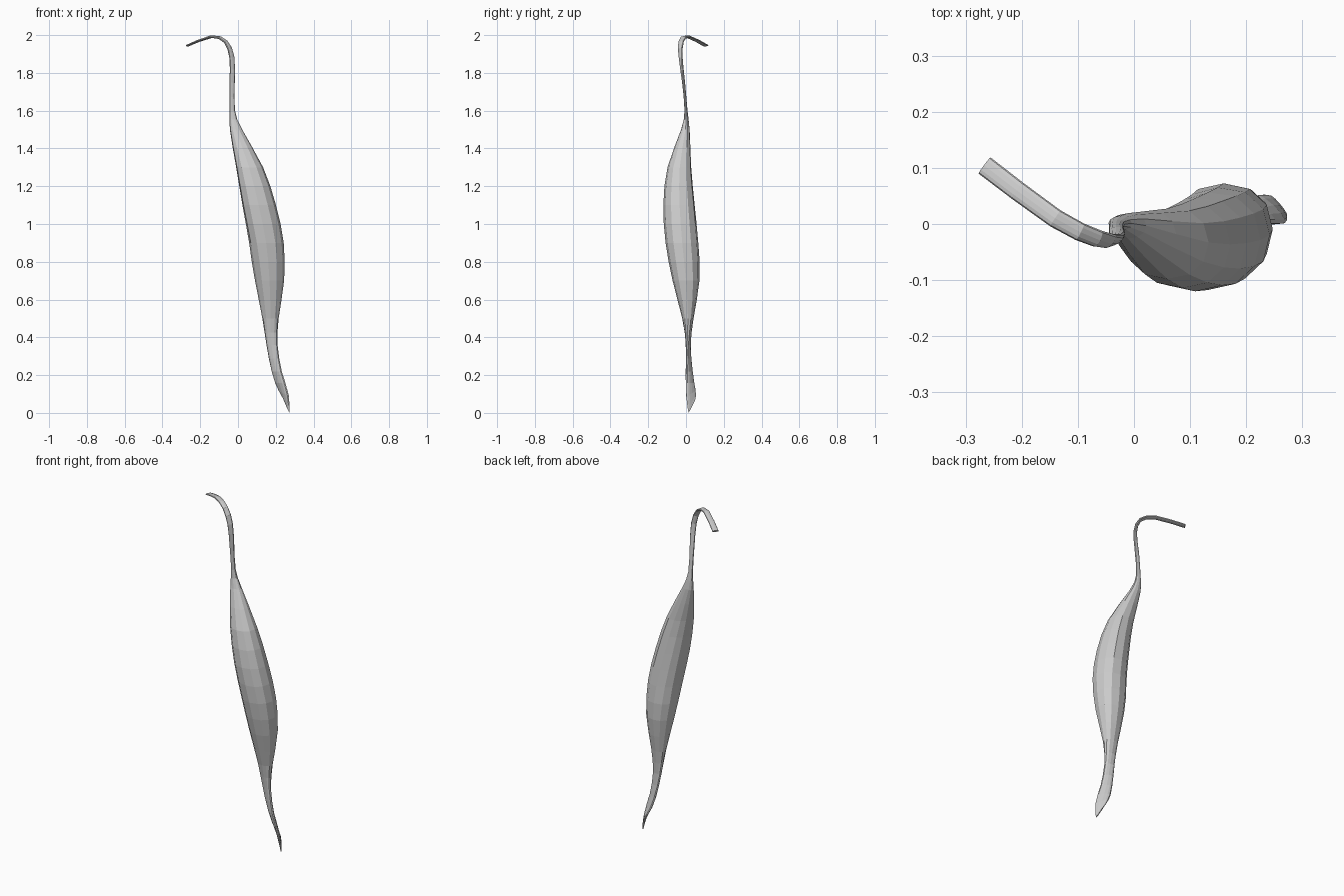
import bpy, bmesh
from math import sin, cos, radians, copysign
from mathutils import Vector

if "Cube" in bpy.data.objects:
    bpy.data.objects.remove(bpy.data.objects["Cube"])

SIDES = 12

# Key rings from tail to hook: centre x, y, z, half width, half depth, turn in degrees
KEYS = [
    (0.257, 0.032, 0.04, 0.025, 0.005, -50),
    (0.242, 0.026, 0.105, 0.036, 0.01, -43),
    (0.205, 0.017, 0.22, 0.031, 0.011, -30),
    (0.18, 0.012, 0.36, 0.03, 0.012, -12),
    (0.172, 0.01, 0.5, 0.043, 0.03, 0),
    (0.167, 0, 0.7, 0.077, 0.071, 0),
    (0.149, -0.02, 0.9, 0.093, 0.088, 0),
    (0.109, -0.034, 1.1, 0.092, 0.086, 0),
    (0.059, -0.033, 1.3, 0.074, 0.065, 0),
    (-0.011, -0.003, 1.5, 0.033, 0.023, 0),
    (-0.03, 0, 1.6, 0.014, 0.008, 0),
    (-0.031, -0.013, 1.75, 0.014, 0.008, 8),
    (-0.032, -0.028, 1.88, 0.015, 0.008, 30),
    (-0.065, -0.026, 1.965, 0.016, 0.008, 55),
    (-0.14, 0.01, 1.992, 0.017, 0.007, 59),
    (-0.266, 0.104, 1.945, 0.018, 0.005, 62),
]
HOOK_START = 23          # from this ring on, rings follow the path direction
TAIL_SLANT = (-1.55, -0.9, -0.4)


def with_midpoints(keys):
    """Add one smoothly interpolated ring between each pair of keys."""
    rings = []
    last = len(keys) - 1
    for i in range(last):
        before, after = keys[max(i - 1, 0)], keys[min(i + 2, last)]
        rings.append(keys[i])
        rings.append(tuple((9 * (p + q) - o - r) / 16 for o, p, q, r in
                           zip(before, keys[i], keys[i + 1], after)))
    return rings + [keys[last]]


def ring_points(ring, tangent, slant):
    x, y, z, a, b, turn = ring
    t = radians(turn)
    wide = Vector((cos(t), sin(t), 0))
    wide = (wide - tangent * wide.dot(tangent)).normalized()
    deep = tangent.cross(wide)
    # the upper belly is flattened at the back left
    flat = 0.15 * max(0, 1 - ((z - 1.2) / 0.4) ** 2)
    points = []
    for i in range(SIDES):
        ang = radians(360 * i / SIDES)
        c, s = cos(ang), sin(ang)
        r = 1 - flat * max(0, cos(ang - radians(135))) ** 2
        u = a * r * copysign(abs(c) ** 0.92, c)
        v = b * r * copysign(abs(s) ** 0.92, s)
        points.append(Vector((x, y, z + slant * u)) + wide * u + deep * v)
    return points


def loft(name, rings):
    bm = bmesh.new()
    centres = [Vector(r[:3]) for r in rings]
    loops = []
    for i, ring in enumerate(rings):
        tangent = Vector((0, 0, 1))
        if i >= HOOK_START:
            ahead = centres[min(i + 1, len(rings) - 1)]
            tangent = (ahead - centres[i - 1]).normalized()
        slant = TAIL_SLANT[i] if i < len(TAIL_SLANT) else 0
        loops.append([bm.verts.new(p) for p in ring_points(ring, tangent, slant)])
    for low, high in zip(loops, loops[1:]):
        for j in range(SIDES):
            k = (j + 1) % SIDES
            bm.faces.new((low[j], low[k], high[k], high[j]))
    bm.faces.new(loops[0][::-1])
    bm.faces.new(loops[-1])
    bmesh.ops.recalc_face_normals(bm, faces=bm.faces)
    mesh = bpy.data.meshes.new(name)
    bm.to_mesh(mesh)
    bm.free()
    obj = bpy.data.objects.new(name, mesh)
    bpy.context.collection.objects.link(obj)
    return obj


# One continuous muscle: flat tail tendon, swollen belly, hooked upper tendon
loft("muscle_with_tendons", with_midpoints(KEYS))
